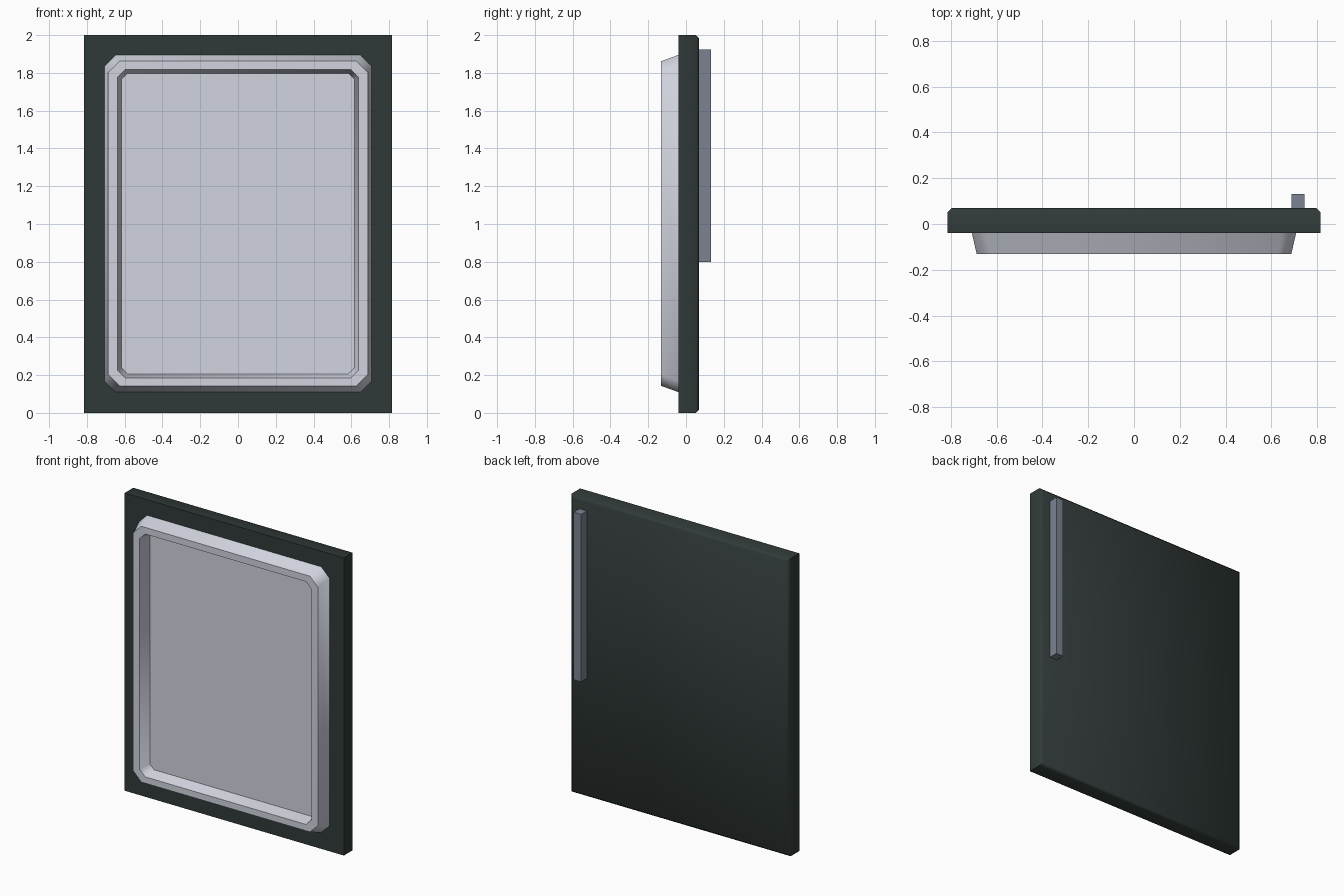
import bpy, bmesh
from math import radians

cube = bpy.data.objects.get("Cube")
if cube:
    bpy.data.objects.remove(cube, do_unlink=True)


def material(name, rgb):
    mat = bpy.data.materials.new(name)
    mat.use_nodes = True
    mat.diffuse_color = (*rgb, 1)
    mat.node_tree.nodes["Principled BSDF"].inputs["Base Color"].default_value = (*rgb, 1)
    return mat


dark = material("dark green grey", (0.03, 0.042, 0.04))
pale = material("pale grey", (0.64, 0.66, 0.74))
steel = material("blue grey", (0.2, 0.23, 0.285))


def ring(half_x, z0, z1, y, cut):
    """Rectangle in the xz plane, with its corners cut off if cut > 0."""
    pts = []
    for sx, z, sz, flip in ((-1, z0, 1, 0), (1, z0, 1, 1), (1, z1, -1, 0), (-1, z1, -1, 1)):
        x = sx * half_x
        if cut:
            pair = [(x, y, z + sz * cut), (x - sx * cut, y, z)]
            pts += pair[::-1] if flip else pair
        else:
            pts.append((x, y, z))
    return pts


def loft(name, rings, mat, centre_x=0):
    """Skin a row of rings and cap both ends."""
    bm = bmesh.new()
    loops = [[bm.verts.new((x + centre_x, y, z)) for x, y, z in r] for r in rings]
    n = len(loops[0])
    for a, b in zip(loops, loops[1:]):
        for i in range(n):
            j = (i + 1) % n
            bm.faces.new((a[i], a[j], b[j], b[i]))
    bm.faces.new(loops[0])
    bm.faces.new(loops[-1])
    bmesh.ops.recalc_face_normals(bm, faces=bm.faces)
    mesh = bpy.data.meshes.new(name)
    bm.to_mesh(mesh)
    bm.free()
    mesh.materials.append(mat)
    obj = bpy.data.objects.new(name, mesh)
    bpy.context.collection.objects.link(obj)
    bpy.ops.object.select_all(action="DESELECT")
    obj.select_set(True)
    bpy.context.view_layer.objects.active = obj
    bpy.ops.object.shade_smooth_by_angle(angle=radians(50))
    return obj


# Door slab, chamfered around the back
loft("door_panel", [
    ring(0.815, 0, 2, -0.04, 0),
    ring(0.815, 0, 2, 0.052, 0),
    ring(0.797, 0.018, 1.982, 0.07, 0),
], dark)

# Tapered inner liner with a raised rim and recessed floor
loft("inner_liner", [
    ring(0.708, 0.11, 1.895, -0.04, 0.06),
    ring(0.687, 0.143, 1.862, -0.132, 0.06),
    ring(0.638, 0.186, 1.817, -0.132, 0.04),
    ring(0.618, 0.207, 1.797, -0.054, 0.032),
], pale)

# Long bar handle on the back
loft("handle", [
    ring(0.028, 0.8, 1.925, 0.065, 0),
    ring(0.028, 0.8, 1.925, 0.132, 0),
], steel, centre_x=0.716)
